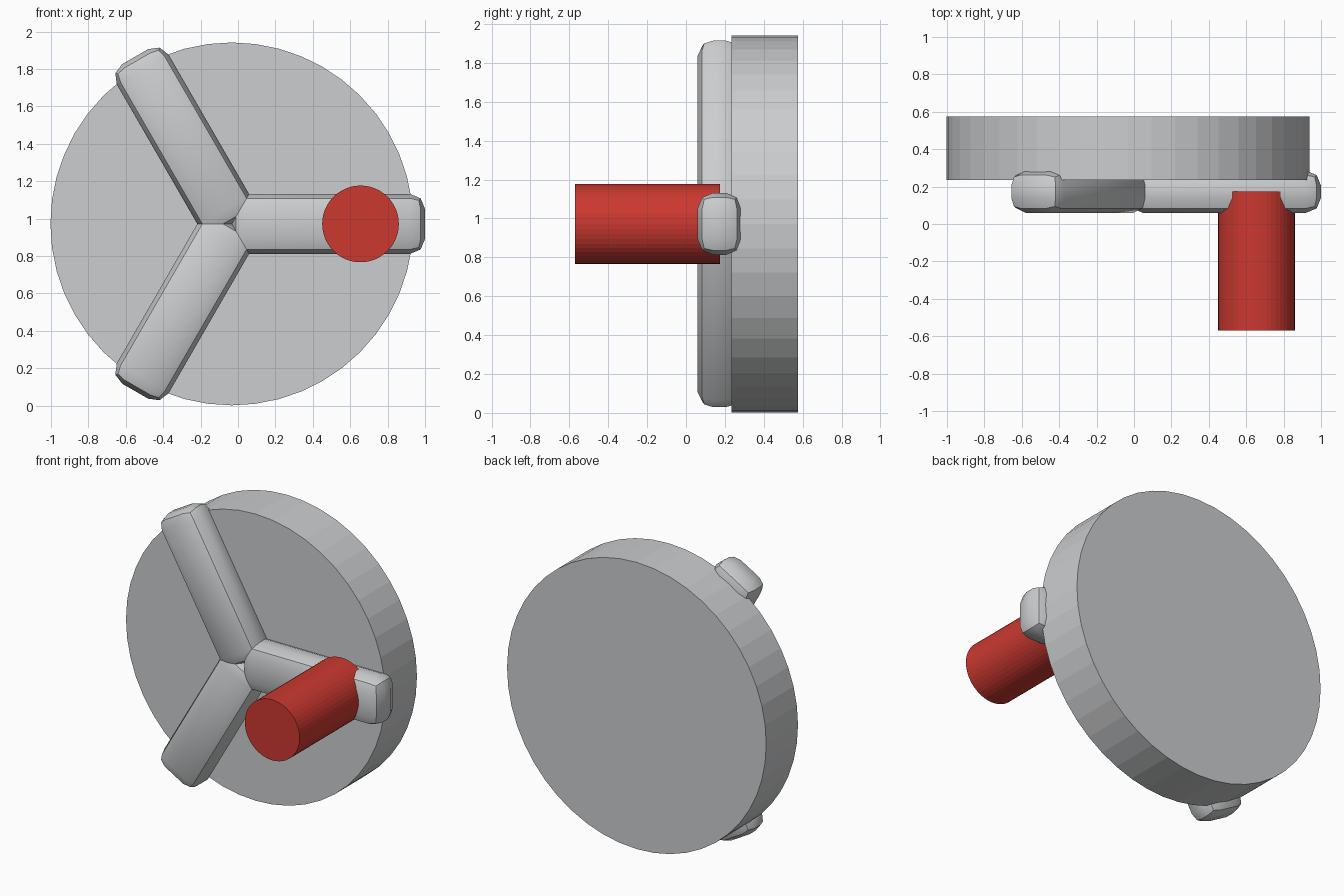
import bpy
import math
from mathutils import Matrix, Vector

if "Cube" in bpy.data.objects:
    bpy.data.objects.remove(bpy.data.objects["Cube"], do_unlink=True)

HUB = Vector((-0.033, 0, 0.972))


def material(name, colour):
    mat = bpy.data.materials.new(name)
    mat.use_nodes = True
    mat.diffuse_color = colour
    mat.node_tree.nodes["Principled BSDF"].inputs["Base Color"].default_value = colour
    return mat


grey = material("light grey", (0.6, 0.61, 0.62, 1))
red = material("red", (0.6, 0.04, 0.03, 1))


def cylinder(name, x, radius, y0, y1, sides, mat):
    """Cylinder lying along y at hub height."""
    bpy.ops.mesh.primitive_cylinder_add(
        vertices=sides, radius=radius, depth=y1 - y0,
        location=(x, (y0 + y1) / 2, HUB.z), rotation=(math.pi / 2, 0, 0))
    obj = bpy.context.object
    obj.name = name
    obj.data.materials.append(mat)
    return obj


def spoke(name, angle):
    """Rounded bar running outward from the hub."""
    length, y0, y1, width = 1.033, 0.06, 0.285, 0.32
    bpy.ops.mesh.primitive_cube_add(size=1)
    obj = bpy.context.object
    obj.name = name
    obj.data.transform(Matrix.Translation((length / 2, (y0 + y1) / 2, 0))
                       @ Matrix.Diagonal((length, y1 - y0, width, 1)))
    obj.location = HUB
    obj.rotation_euler.y = -angle
    obj.data.materials.append(grey)
    bevel = obj.modifiers.new("rounded edges", "BEVEL")
    bevel.width = 0.08
    bevel.segments = 2
    bpy.ops.object.modifier_apply(modifier=bevel.name)
    bpy.ops.object.shade_smooth_by_angle(angle=math.radians(30))


# Wheel body
cylinder("wheel_disc", HUB.x, 0.97, 0.235, 0.575, 48, grey)

# Three spokes, evenly spaced
for i, name in enumerate(("left_spoke", "upper_spoke", "lower_spoke")):
    spoke(name, i * math.tau / 3)

# Crank handle
cylinder("handle", 0.655, 0.205, -0.57, 0.175, 48, red)
